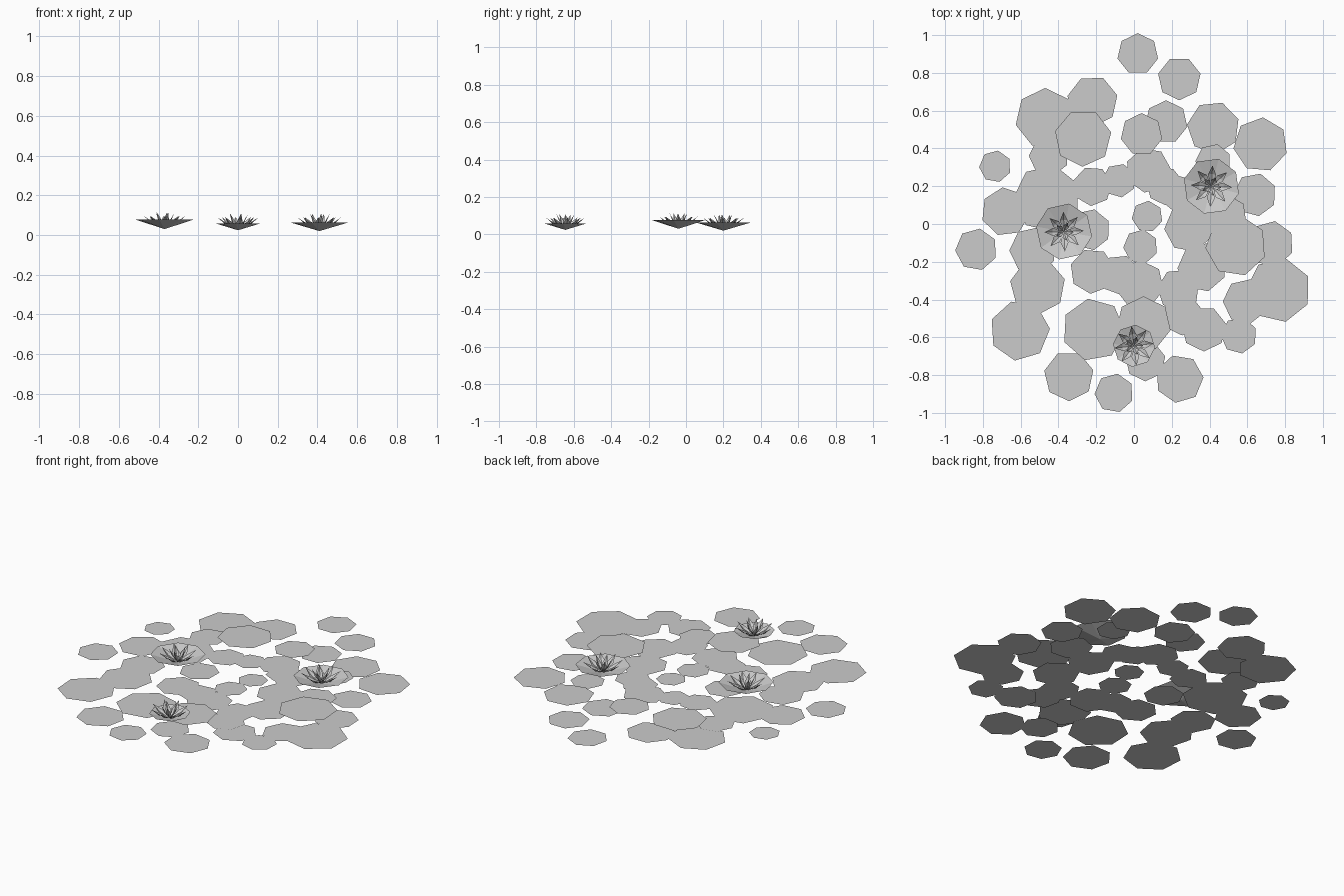
import bpy
import bmesh
from math import sin, cos, pi, radians

cube = bpy.data.objects.get("Cube")
if cube:
    bpy.data.objects.remove(cube, do_unlink=True)

# One plain grey for leaves and flowers
grey = bpy.data.materials.new("plain_grey")
grey.use_nodes = True
colour = (0.6, 0.6, 0.6, 1)
grey.diffuse_color = colour
grey.node_tree.nodes["Principled BSDF"].inputs["Base Color"].default_value = colour


def finish(name, bm, location):
    """Turn a bmesh into a placed, coloured object."""
    mesh = bpy.data.meshes.new(name)
    bm.to_mesh(mesh)
    bm.free()
    mesh.materials.append(grey)
    obj = bpy.data.objects.new(name, mesh)
    obj.location = location
    bpy.context.collection.objects.link(obj)
    return obj


def ring(bm, sides, radius, turn, z=0):
    """Corner vertices of a regular polygon."""
    angles = [radians(turn) + 2 * pi * i / sides for i in range(sides)]
    return [bm.verts.new((radius * cos(a), radius * sin(a), z)) for a in angles]


def flat_pad(name, x, y, radius, turn, z):
    bm = bmesh.new()
    bm.faces.new(ring(bm, 7, radius, turn))
    return finish(name, bm, (x, y, z))


def bowl_pad(name, x, y, radius, turn, low, high):
    """Leaf that sinks to a point under its flower."""
    bm = bmesh.new()
    rim = ring(bm, 8, radius, turn, high - low)
    centre = bm.verts.new((0, 0, 0))
    for a, b in zip(rim, rim[1:] + rim[:1]):
        bm.faces.new((a, b, centre))
    return finish(name, bm, (x, y, low))


def add_petal(bm, angle, reach, height, width):
    """Pointed petal folded along its middle and curving upward."""
    def point(out, side, up):
        return bm.verts.new((out * cos(angle) - side * sin(angle),
                             out * sin(angle) + side * cos(angle), up))
    base = point(0, 0, 0)
    middle = point(reach * 0.6, 0, height * 0.42)
    left = point(reach * 0.55, width / 2, height * 0.5)
    right = point(reach * 0.55, -width / 2, height * 0.5)
    tip = point(reach, 0, height)
    for face in ((base, middle, left), (middle, tip, left),
                 (base, right, middle), (right, tip, middle)):
        bm.faces.new(face)


def flower(name, x, y, z, scale, turn):
    bm = bmesh.new()
    # count, reach, height and width of each whorl of petals
    for whorl, (count, reach, height, width) in enumerate(
            ((8, 0.105, 0.065, 0.042), (5, 0.05, 0.082, 0.03))):
        for i in range(count):
            angle = radians(turn) + 2 * pi * (i + whorl * 0.3) / count
            add_petal(bm, angle, reach * scale, height * scale, width * scale)
    return finish(name, bm, (x, y, z))


# Each pad: x, y, radius, turn in degrees
outer_pads = (
    (0.02, 0.9, 0.11, 90), (0.24, 0.77, 0.115, -90), (-0.47, 0.56, 0.16, 90),
    (-0.22, 0.65, 0.135, 65), (0.17, 0.54, 0.115, 90), (0.42, 0.51, 0.14, 70),
    (0.67, 0.42, 0.145, 85), (0.64, 0.155, 0.115, 75), (-0.735, 0.305, 0.085, 80),
    (-0.68, 0.065, 0.13, 97), (-0.835, -0.135, 0.112, 80), (-0.605, -0.565, 0.16, 55),
    (-0.345, -0.805, 0.133, 65), (-0.105, -0.895, 0.104, 80), (0.24, -0.82, 0.128, 55),
    (0.06, -0.725, 0.108, -90), (0.37, -0.555, 0.12, -90), (0.555, -0.59, 0.097, 75),
    (0.765, -0.35, 0.172, 77), (0.59, -0.41, 0.12, 180), (0.725, -0.105, 0.122, 80),
)
inner_pads = (
    (-0.46, 0.135, 0.18, 180), (-0.45, 0.36, 0.107, 25), (-0.535, -0.14, 0.125, 180),
    (-0.51, -0.33, 0.148, 15), (-0.22, -0.25, 0.12, -95), (-0.22, 0.2, 0.105, 60),
    (-0.235, -0.03, 0.11, 25), (-0.08, 0.23, 0.09, -80), (0.075, 0.285, 0.12, 55),
    (0.07, 0.04, 0.083, 85), (0.165, 0.2, 0.1, -90), (0.035, -0.12, 0.092, 80),
    (-0.075, -0.27, 0.107, 70), (0.03, -0.32, 0.13, -65), (0.235, -0.35, 0.113, 70),
    (0.255, -0.48, 0.11, -90), (0.36, -0.23, 0.13, -75), (0.29, -0.02, 0.13, 80),
    (0.24, 0.16, 0.1, 50), (0.42, 0.33, 0.095, 25), (0.48, 0.04, 0.12, 85),
    (-0.215, -0.56, 0.167, 100),
)
raised_pads = (
    (-0.27, 0.455, 0.152, 63), (0.04, 0.475, 0.112, 90),
    (0.05, -0.53, 0.147, 90), (0.54, -0.115, 0.163, -73),
)

# Three layers, each leaf a hair above the one before
for label, pads, height in (("outer_pad", outer_pads, 0), ("inner_pad", inner_pads, 0.006),
                            ("raised_pad", raised_pads, 0.02)):
    for i, (x, y, radius, turn) in enumerate(pads):
        flat_pad(f"{label}_{i + 1}", x, y, radius, turn, height + i * 0.0004)

# Flowers in their bowl-shaped leaves: x, y, radius, turn, low, high, flower size
blooms = (
    (-0.37, -0.04, 0.15, 35, 0.03, 0.078, 1.0),
    (0.41, 0.2, 0.15, 30, 0.02, 0.063, 1.05),
    (0, -0.645, 0.112, 40, 0.024, 0.058, 1.0),
)
for side, (x, y, radius, turn, low, high, size) in zip(("right", "left", "front"), blooms):
    bowl_pad(f"{side}_flower_leaf", x, y, radius, turn, low, high)
    flower(f"{side}_flower", x, y, low + 0.001, size, turn + 12)
